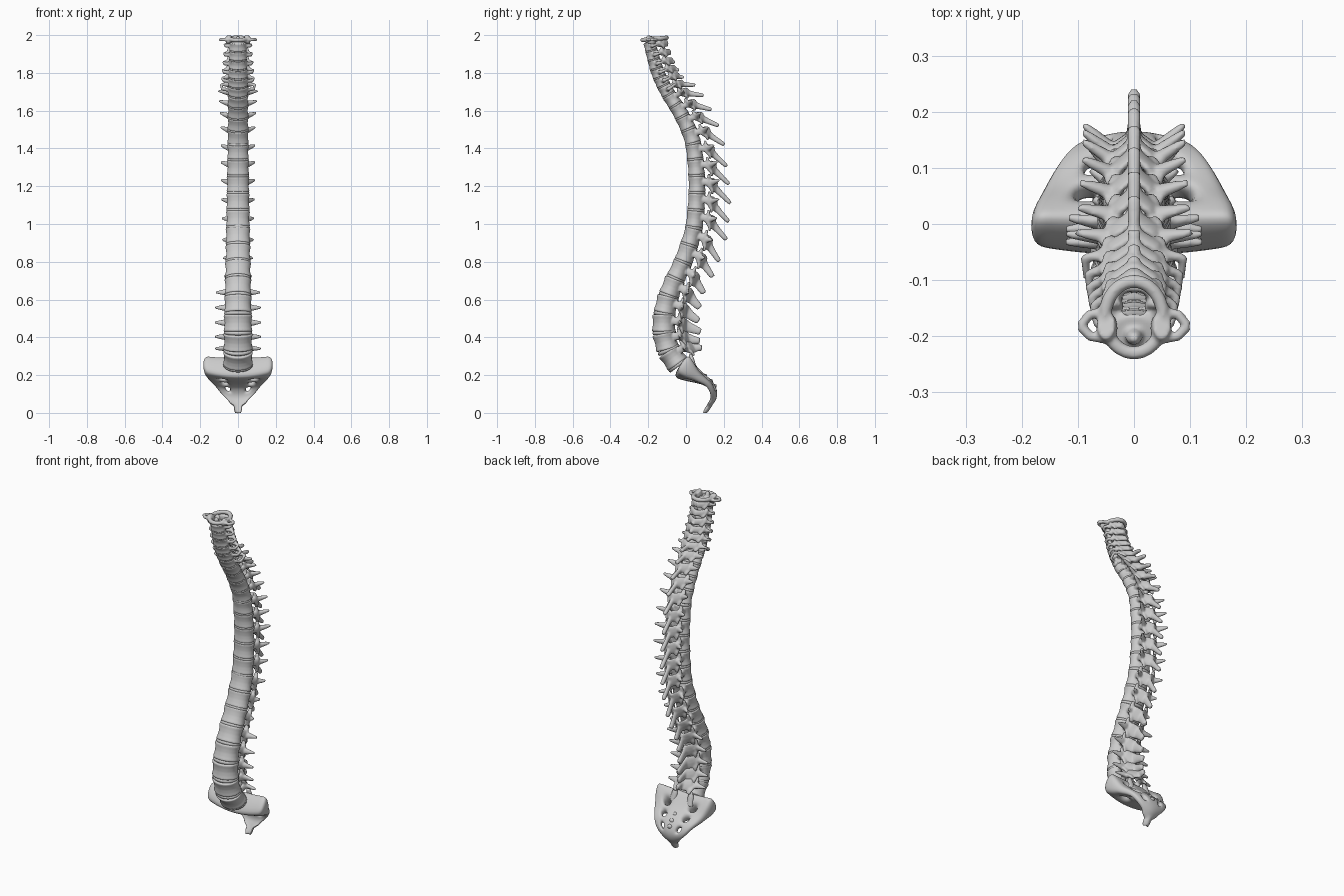
import bpy, bmesh, math
from mathutils import Vector, Matrix

if "Cube" in bpy.data.objects:
    bpy.data.objects.remove(bpy.data.objects["Cube"])

V = Vector


def tube(bm, pts, radii, ref=(0, 0, 1), n=12):
    """Loft an elliptical section along pts; radii = (along ref, across ref)."""
    pts = [V(p) for p in pts]
    rings = []
    for k, p in enumerate(pts):
        t = (pts[min(k + 1, len(pts) - 1)] - pts[max(k - 1, 0)]).normalized()
        u = V(ref) - t * t.dot(V(ref))
        u.normalize()
        v = t.cross(u)
        a, b = radii[k] if len(radii) > 1 else radii[0]
        rings.append([bm.verts.new(p + u * a * math.cos(2 * math.pi * j / n)
                                   + v * b * math.sin(2 * math.pi * j / n)) for j in range(n)])
    for r0, r1 in zip(rings, rings[1:]):
        for j in range(n):
            bm.faces.new((r0[j], r0[(j + 1) % n], r1[(j + 1) % n], r1[j]))
    bm.faces.new(rings[0][::-1])
    bm.faces.new(rings[-1])


def finish(bm, name, matrix=None, voxel=0.0):
    me = bpy.data.meshes.new(name)
    bmesh.ops.recalc_face_normals(bm, faces=bm.faces)
    bm.to_mesh(me)
    bm.free()
    me.shade_smooth()
    ob = bpy.data.objects.new(name, me)
    bpy.context.collection.objects.link(ob)
    if matrix:
        ob.matrix_world = matrix
    if voxel:  # fuse the overlapping pieces into one bone
        m = ob.modifiers.new("fuse", 'REMESH')
        m.mode, m.voxel_size, m.use_smooth_shade = 'VOXEL', voxel, True
        s = ob.modifiers.new("soften", 'SMOOTH')
        s.factor, s.iterations = 0.5, 3
    return ob


# Spine curve through the body centres (y, z), top to bottom
CURVE = [(-.195, 1.965), (-.178, 1.9), (-.148, 1.8), (-.1, 1.7), (-.037, 1.6), (.013, 1.5),
         (.042, 1.4), (.058, 1.2), (.045, 1.0), (.02, .9), (-.015, .8), (-.06, .7),
         (-.097, .6), (-.116, .5), (-.112, .4), (-.085, .32), (-.04, .255)]
c = [V((0, y, z)) for y, z in CURVE]
c = [2 * c[0] - c[1]] + c + [2 * c[-1] - c[-2]]
path = []
for a, b, d, e in zip(c, c[1:], c[2:], c[3:]):
    for k in range(20):
        t = k / 20
        path.append(.5 * (2 * b + (d - a) * t + (2 * a - 5 * b + 4 * d - e) * t * t
                          + (3 * b - a - 3 * d + e) * t ** 3))
path.append(c[-2])
arc = [0]
for a, b in zip(path, path[1:]):
    arc.append(arc[-1] + (b - a).length)


def at(s):
    k = max(j for j in range(len(arc) - 1) if arc[j] <= max(s, 0))
    return path[k].lerp(path[k + 1], (s - arc[k]) / (arc[k + 1] - arc[k]))


def frame(s):
    t = (at(max(s - .02, 0)) - at(min(s + .02, arc[-1] - 1e-5))).normalized()
    p = at(s)
    return Matrix(((1, 0, 0, 0), (0, t.z, t.y, p.y), (0, -t.y, t.z, p.z), (0, 0, 0, 1)))


# Proportions by vertebra number: pitch, half width, half depth, transverse tip x/back/up,
# spinous tip back/up, spinous half height
KEYS = {1: (.045, .046, .034, .07, .03, 0, .09, -.012, .012),
        5: (.045, .053, .038, .082, .045, 0, .115, -.03, .011),
        6: (.05, .055, .039, .088, .055, .005, .148, -.05, .012),
        7: (.06, .056, .04, .104, .075, .008, .152, -.072, .013),
        10: (.073, .057, .044, .092, .1, .018, .152, -.1, .014),
        13: (.083, .061, .046, .09, .12, .02, .176, -.105, .014),
        16: (.087, .066, .049, .082, .11, .015, .178, -.085, .016),
        18: (.088, .07, .052, .074, .085, .005, .17, -.055, .02),
        19: (.09, .072, .056, .118, .09, .005, .178, -.048, .023),
        21: (.09, .077, .063, .124, .085, .005, .196, -.042, .024),
        23: (.086, .08, .063, .122, .075, .005, .155, -.045, .02)}


def params(i):
    lo = max(k for k in KEYS if k <= i)
    hi = min(k for k in KEYS if k >= i)
    f = (i - lo) / (hi - lo) if hi > lo else 0
    return [a + (b - a) * f for a, b in zip(KEYS[lo], KEYS[hi])]


scale = arc[-1] / sum(params(i)[0] for i in range(1, 24))
s = 0
for i in range(1, 24):
    h, w, d, tx, tb, tu, sb, su, sh = params(i)
    h *= scale
    region = "cervical" if i < 7 else "thoracic" if i < 19 else "lumbar"
    M = frame(s + h / 2)
    bm = bmesh.new()
    # body with a waist and flared rims
    prof = [(-.46, .94), (-.41, 1), (-.22, .94), (0, .91), (.22, .94), (.41, 1), (.46, .94)]
    tube(bm, [(0, 0, k * h) for k, _ in prof], [(w * r, d * r) for _, r in prof], (1, 0, 0), 28)
    fat = 1.25 if region == "lumbar" else 1.1
    wide = 1.5 if region == "cervical" else 1.3 if i == 7 else 1.1
    for m in (1, -1):
        # pedicle and broad shingled lamina
        tube(bm, [(m * .55 * w, .6 * d, .14 * h), (m * .62 * w * wide, d + .012, .12 * h),
                  (m * .48 * w * wide, d + .033, -.02 * h), (0, d + .056, -.16 * h)],
             [(.2 * h, .011), (.24 * h, .012), (.4 * h, .01), (.38 * h, .01)])
        # transverse process, broad at the root and tapering
        root = V((m * .5 * w, d + .02, .03 * h))
        tip = V((m * tx, tb, tu))
        tube(bm, [root, root.lerp(tip, .35), root.lerp(tip, .75), tip],
             [(.02 * fat, .013), (.015 * fat, .012), (.011, .009), (.006, .006)])
        if region == "cervical":
            tube(bm, [(m * .7 * w, 0, 0), (m * (tx - .004), .35 * d, 0), tip],
                 [(.011, .008), (.011, .008), (.008, .008)])
        # upper and lower joint processes
        base = V((m * .55 * w * wide, d + .022, 0))
        tube(bm, [base, base + V((m * .004, -.003, .35 * h)), base + V((m * .004, -.004, .6 * h))],
             [(.015 * fat, .011), (.014 * fat, .009), (.009 * fat, .006)], (1, 0, 0))
        tube(bm, [base, base + V((-m * .004, .012, -.35 * h)), base + V((-m * .005, .013, -.6 * h))],
             [(.015 * fat, .011), (.014 * fat, .009), (.009 * fat, .006)], (1, 0, 0))
    # spinous process
    a, b = V((0, d + .035, -.08 * h)), V((0, sb, su))
    tube(bm, [a, a.lerp(b, .45), a.lerp(b, .9), b],
         [(sh * 1.6, .017), (sh * 1.1, .011), (sh * .85, .012), (sh * .65, .010)])
    if i == 1:  # dens
        tube(bm, [(0, -.004, 0), (0, -.004, .04), (0, 0, .055)],
             [(.018, .016), (.015, .014), (.008, .008)], (1, 0, 0))
    finish(bm, f"{region}_vertebra_{i + 1}", M, .005)
    # disc below
    s += h
    bm = bmesh.new()
    tube(bm, [(0, 0, k * h) for k in (-.1, -.05, 0, .05, .1)],
         [(w * r, d * r) for r in (.9, .97, .98, .97, .9)], (1, 0, 0), 28)
    finish(bm, f"disc_{i + 1}", frame(min(s, arc[-1] - .001)))

# Atlas: ring with side masses and pierced transverse wings
bm = bmesh.new()
ring = [(.052 * math.sin(q), -.166 - .064 * math.cos(q), 1.98 - .006 * math.cos(q))
        for q in [2 * math.pi * k / 24 for k in range(25)]]
tube(bm, ring, [(.012, .012)])
for m in (1, -1):
    tube(bm, [(m * .046, -.19, 1.955), (m * .048, -.185, 1.975), (m * .05, -.18, 1.993)],
         [(.016, .024), (.019, .03), (.016, .026)], (1, 0, 0))
    tube(bm, [(m * .05, -.205, 1.976), (m * .078, -.2, 1.976), (m * .095, -.182, 1.976)],
         [(.009, .009)])
    tube(bm, [(m * .05, -.155, 1.976), (m * .08, -.162, 1.976), (m * .095, -.182, 1.976)],
         [(.009, .009)])
tube(bm, [(0, -.108, 1.984), (0, -.092, 1.988)], [(.011, .014), (.007, .007)])
finish(bm, "atlas_vertebra", None, .004)

# Sacrum and coccyx: curved plate (y, z, half width, half thickness) pierced by paired holes
ROWS = [(-.035, .25, .184, .066), (-.005, .23, .186, .061), (.025, .212, .178, .05),
        (.055, .195, .166, .038), (.085, .18, .154, .029), (.112, .164, .138, .023),
        (.135, .143, .12, .02), (.148, .115, .1, .018), (.151, .09, .078, .015),
        (.145, .066, .05, .012), (.134, .052, .046, .01), (.126, .036, .018, .01),
        (.116, .022, .024, .01), (.102, -.002, .014, .009)]
COLS = [-1, -.8, -.6, -.38, -.18, 0, .18, .38, .6, .8, 1]
HOLES = {(r, k) for r in (2, 4, 6) for k in (2, 7)}
bm = bmesh.new()
grid = []
for r, (y, z, hw, th) in enumerate(ROWS):
    p, q = ROWS[max(r - 1, 0)], ROWS[min(r + 1, len(ROWS) - 1)]
    t = V((0, q[0] - p[0], q[1] - p[1])).normalized()
    nrm = V((0, -t.z, t.y))
    wing = max(0, 1 - r / 4)
    line = []
    for u in COLS:
        mid = V((u * hw, y, z)) + V((0, .026 * wing - .012, .022 * wing)) * u * u
        k = th * (1 - (.2 if r < 3 else .35) * u * u)
        line.append((bm.verts.new(mid - nrm * k), bm.verts.new(mid + nrm * k)))
    grid.append(line)
cells = {(r, k) for r in range(len(ROWS) - 1) for k in range(len(COLS) - 1)} - HOLES
for r, k in cells:
    q = [grid[r][k], grid[r][k + 1], grid[r + 1][k + 1], grid[r + 1][k]]
    bm.faces.new([v[0] for v in q])
    bm.faces.new([v[1] for v in q][::-1])
    for e, nb in enumerate(((r - 1, k), (r, k + 1), (r + 1, k), (r, k - 1))):
        if nb not in cells:
            a, b = q[e], q[(e + 1) % 4]
            bm.faces.new((a[0], a[1], b[1], b[0]))
ob = finish(bm, "sacrum_and_coccyx")
ob.modifiers.new("round", 'SUBSURF').levels = 2
ob.modifiers["round"].render_levels = 2

# Sacral joint horns and the ridge of bumps down the back
bm = bmesh.new()
for m in (1, -1):
    tube(bm, [(m * .055, .04, .235), (m * .052, .03, .285), (m * .05, .022, .312)],
         [(.022, .018), (.018, .013), (.01, .008)], (1, 0, 0))
for y, z in ((.075, .218), (.105, .198), (.135, .172), (.155, .145)):
    tube(bm, [(0, y - .02, z - .018), (0, y, z), (0, y + .006, z + .003)],
         [(.02, .016), (.015, .012), (.008, .007)], (1, 0, 0))
finish(bm, "sacral_processes", None, .005)
